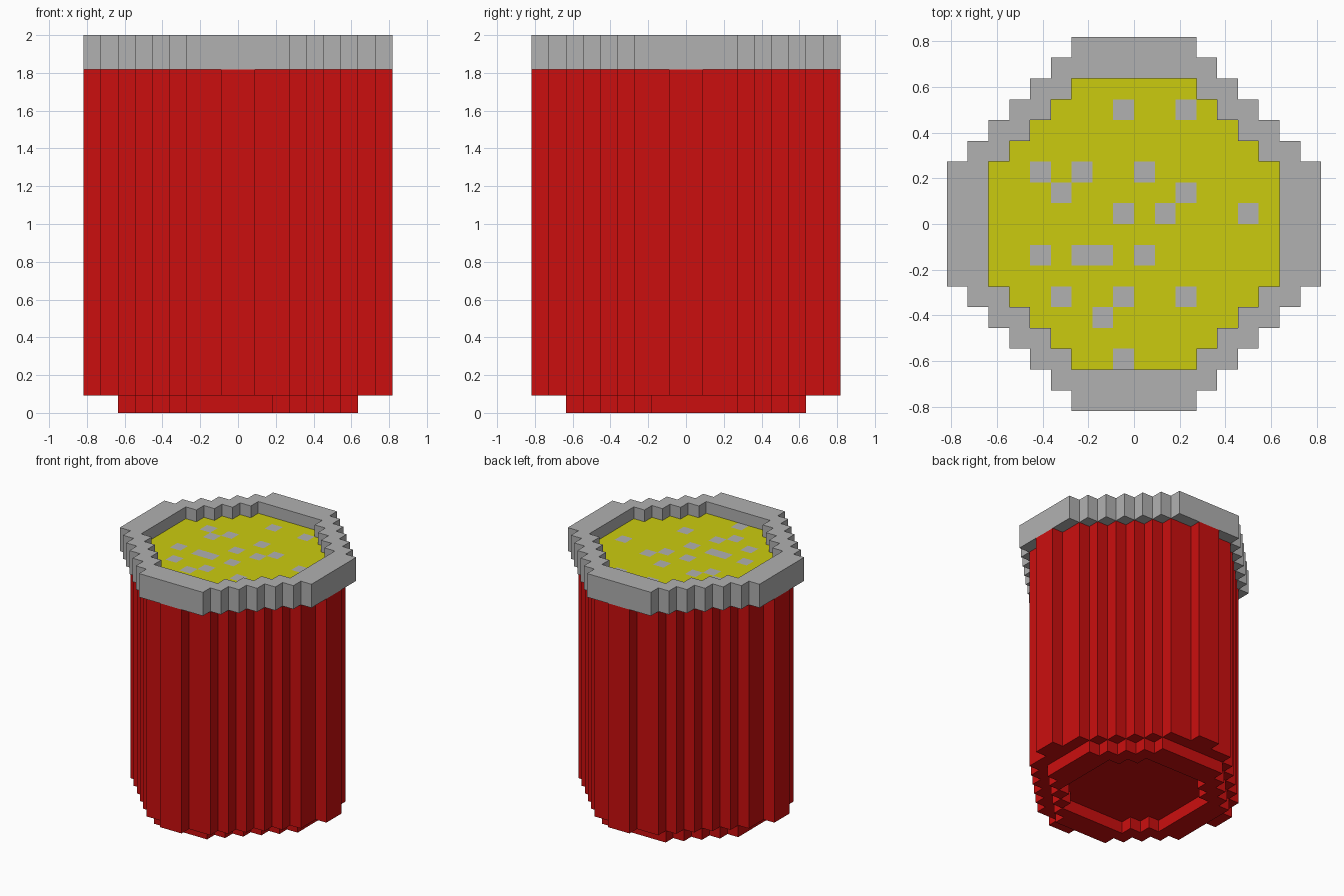
import bpy
import bmesh

cube = bpy.data.objects.get("Cube")
if cube:
    bpy.data.objects.remove(cube, do_unlink=True)

U = 1 / 11  # block size


def material(name, rgb):
    m = bpy.data.materials.new(name)
    m.use_nodes = True
    color = (*rgb, 1)
    m.diffuse_color = color
    m.node_tree.nodes["Principled BSDF"].inputs["Base Color"].default_value = color
    return m


RED = material("red", (0.6, 0.0045, 0.0045))
GRAY = material("gray", (0.44, 0.44, 0.44))
YELLOW = material("yellow", (0.6, 0.6, 0.0045))


def fold(i):
    """Distance of a cell from the centre line, counted in cells."""
    return i if i >= 0 else -1 - i


def cells(rule):
    span = range(-9, 9)
    return {(i, j) for i in span for j in span if rule(fold(i), fold(j))}


def octagon(radius):
    """Stepped octagon with flats six cells wide."""
    return cells(lambda a, b: max(a, b) < radius and a + b <= radius + 1)


def block_layer(name, area, low, high, mats, speckles=()):
    """Extrude a set of cells into a stepped solid between two levels."""
    bm = bmesh.new()

    def quad(points, index=0):
        face = bm.faces.new([bm.verts.new([c * U for c in p]) for p in points])
        face.material_index = index

    for i, j in sorted(area):
        ring = [(i, j), (i + 1, j), (i + 1, j + 1), (i, j + 1)]
        index = 1 if (i, j) in speckles else 0
        quad([(x, y, high) for x, y in ring], index)
        quad([(x, y, low) for x, y in reversed(ring)])
        # Outer walls only where the neighbouring cell is empty
        for k, (di, dj) in enumerate([(0, -1), (1, 0), (0, 1), (-1, 0)]):
            if (i + di, j + dj) not in area:
                p, q = ring[k], ring[(k + 1) % 4]
                quad([(*p, low), (*q, low), (*q, high), (*p, high)])

    bmesh.ops.remove_doubles(bm, verts=bm.verts[:], dist=U / 100)
    bmesh.ops.dissolve_limit(bm, angle_limit=0.01, verts=bm.verts[:],
                             edges=bm.edges[:], delimit={"MATERIAL"})
    mesh = bpy.data.meshes.new(name)
    bm.to_mesh(mesh)
    bm.free()
    for m in mats:
        mesh.materials.append(m)
    obj = bpy.data.objects.new(name, mesh)
    bpy.context.collection.objects.link(obj)
    return obj


# Foot ring, with one corner cut back by a step
foot = {(i, j) for i, j in octagon(7)
        if not (i >= 0 and j < 0 and fold(i) + fold(j) > 7)}
block_layer("foot_ring", foot - octagon(5), 0, 1, [RED])

# Tall body, rounder than the rim
body = cells(lambda a, b: (max(a, b) < 8 and a + b <= 9) or a + b == 8)
block_layer("body", body, 1, 20, [RED])

# Rim around the top
block_layer("rim", octagon(9) - octagon(7), 20, 22, [GRAY])

# Sunken filling with scattered gray specks, listed per row
rows = {5: (-1, 2), 2: (-5, -3, 0), 1: (-4, 2), 0: (-1, 1, 5),
        -2: (-5, -3, -2, 0), -4: (-4, -1, 2), -5: (-2,), -7: (-1,)}
specks = {(i, j) for j, columns in rows.items() for i in columns}
block_layer("filling", octagon(7), 20, 21, [YELLOW, GRAY], specks)
